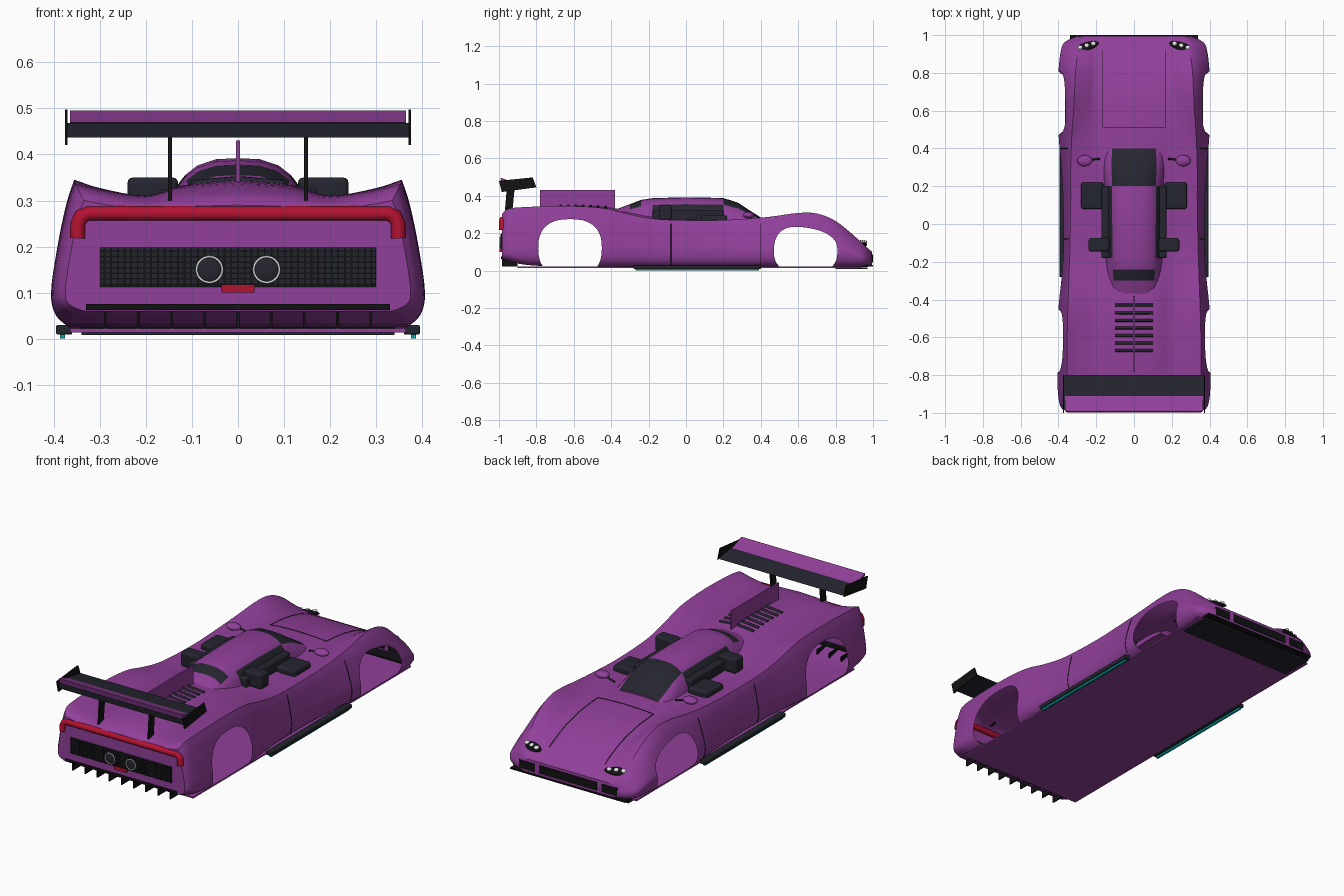
import bpy, bmesh, math
from mathutils import Vector
from mathutils.bvhtree import BVHTree

if "Cube" in bpy.data.objects:
    bpy.data.objects.remove(bpy.data.objects["Cube"])


def material(name, *rgb):
    m = bpy.data.materials.new(name)
    m.use_nodes = True
    m.diffuse_color = (*rgb, 1)
    m.node_tree.nodes["Principled BSDF"].inputs["Base Color"].default_value = (*rgb, 1)
    return m


PURPLE = material("purple paint", .28, .05, .32)
DARK = material("dark trim", .018, .019, .028)
BLACK = material("black", .006, .006, .007)
RED = material("red lamp", .45, .006, .03)
TEAL = material("teal strip", 0, .4, .4)
WHITE = material("white lamp", .8, .8, .8)


def finish(name, bm, *mats):
    bmesh.ops.recalc_face_normals(bm, faces=bm.faces)
    me = bpy.data.meshes.new(name)
    bm.to_mesh(me)
    bm.free()
    for m in mats:
        me.materials.append(m)
    ob = bpy.data.objects.new(name, me)
    bpy.context.collection.objects.link(ob)
    return ob


def smooth(ob, angle=35):
    bpy.ops.object.select_all(action='DESELECT')
    ob.select_set(True)
    bpy.context.view_layer.objects.active = ob
    bpy.ops.object.shade_smooth_by_angle(angle=math.radians(angle))


def box(name, x, y, z, mat, bevel=0):
    """Box from (low, high) pairs on each axis."""
    bm = bmesh.new()
    bmesh.ops.create_cube(bm, size=1)
    for v in bm.verts:
        v.co = [lo + (c + .5) * (hi - lo) for c, (lo, hi) in zip(v.co, (x, y, z))]
    ob = finish(name, bm, mat)
    if bevel:
        mod = ob.modifiers.new("Bevel", 'BEVEL')
        mod.width, mod.segments = bevel, 3
    return ob


def loft(name, rings, *mats):
    bm = bmesh.new()
    rows = [[bm.verts.new(p) for p in r] for r in rings]
    n = len(rows[0])
    for a, b in zip(rows, rows[1:]):
        for i in range(n):
            bm.faces.new((a[i], a[(i + 1) % n], b[(i + 1) % n], b[i]))
    bm.faces.new(rows[0])
    bm.faces.new(rows[-1])
    return finish(name, bm, *mats)


def prism(name, outline, x0, x1, mat):
    """Side outline (y, z) stretched from x0 to x1."""
    return loft(name, [[(x, y, z) for y, z in outline] for x in (x0, x1)], mat)


def tube(name, pts, radius, mat):
    cu = bpy.data.curves.new(name, 'CURVE')
    cu.dimensions = '3D'
    cu.bevel_depth, cu.bevel_resolution, cu.use_fill_caps = radius, 2, True
    sp = cu.splines.new('POLY')
    sp.points.add(len(pts) - 1)
    for p, co in zip(sp.points, pts):
        p.co = (*co, 1)
    cu.materials.append(mat)
    ob = bpy.data.objects.new(name, cu)
    bpy.context.collection.objects.link(ob)
    return ob


def ball(name, at, size, mat, turn=(0, 0, 0)):
    bm = bmesh.new()
    bmesh.ops.create_uvsphere(bm, u_segments=20, v_segments=12, radius=1)
    ob = finish(name, bm, mat)
    ob.location, ob.scale, ob.rotation_euler = at, size, turn
    smooth(ob, 60)
    return ob


def spline(pts, steps):
    """Catmull-Rom through tuples of any length."""
    out = []
    for i in range(len(pts) - 1):
        a, b, c, d = (pts[max(0, min(len(pts) - 1, i + k))] for k in (-1, 0, 1, 2))
        for s in range(steps):
            t = s / steps
            out.append([q + .5 * t * (r - p + t * (2*p - 5*q + 4*r - w + t * (3*(q - r) + w - p)))
                        for p, q, r, w in zip(a, b, c, d)])
    return out + [list(pts[-1])]


def mix(a, b, t):
    return a + (b - a) * t


# Body shell: y, half width, centre z, valley z, crest x, crest z, bottom z
STATIONS = [
    (-.985, .375, .29, .28, .335, .30, .06), (-.95, .395, .315, .3, .35, .33, .05),
    (-.85, .405, .335, .31, .355, .34, .03), (-.65, .405, .345, .31, .355, .345, .02),
    (-.45, .4, .34, .305, .35, .335, .02), (-.3, .385, .32, .29, .345, .3, .02),
    (-.15, .375, .3, .27, .34, .275, .02), (.1, .375, .28, .265, .335, .268, .02),
    (.3, .385, .28, .265, .335, .275, .02), (.45, .398, .275, .262, .33, .288, .02),
    (.6, .403, .262, .255, .32, .308, .02), (.7, .403, .245, .24, .315, .305, .02),
    (.8, .4, .215, .212, .31, .265, .02), (.9, .39, .165, .165, .3, .185, .02),
    (.96, .37, .125, .125, .3, .13, .025), (.995, .3, .1, .1, .25, .1, .03)]


def section(y, hw, zc, zv, xf, zf, zl):
    zm = min(.1, mix(zl, zf, .4))
    upper = spline([(0, zc), (.12, mix(zc, zv, .35)), (.2, zv), (xf - .06, mix(zv, zf, .45)), (xf, zf)], 4)
    side = spline([(xf, zf), (mix(xf, hw, .35), mix(zf, zm, .22)), (mix(xf, hw, .75), mix(zf, zm, .62)),
                   (hw, zm), (hw - .01, mix(zl, zm, .35)), (hw - .04, zl)], 4)
    half = upper + side[1:]
    return [(x, y, z) for x, z in half] + [(-x, y, z) for x, z in half[:0:-1]]


body = loft("body_shell", [section(*s) for s in spline(STATIONS, 4)], PURPLE, DARK)


# Wheel openings cut through the sides, leaving a hollow shell
def arch(yc, zc, ry, rz, skew):
    pts = []
    for i in range(40):
        c, s = math.cos(i * math.tau / 40), math.sin(i * math.tau / 40)
        y = math.copysign(abs(c) ** .8, c) * ry
        pts.append((yc + y, zc + math.copysign(abs(s) ** .8, s) * rz + skew * y * max(s, 0)))
    return pts


for nm, spec in (("front", (.64, .105, .17, .125, -.14)), ("rear", (-.62, .12, .17, .155, 0))):
    cutter = prism(nm + "_arch_cutter", arch(*spec), -.6, .6, DARK)
    cutter.hide_render = True
    cutter.hide_set(True)
    mod = body.modifiers.new("Arch", 'BOOLEAN')
    mod.operation, mod.object, mod.solver, mod.material_mode = 'DIFFERENCE', cutter, 'EXACT', 'TRANSFER'
bpy.context.view_layer.update()
deps = bpy.context.evaluated_depsgraph_get()
cut_mesh = bpy.data.meshes.new_from_object(body.evaluated_get(deps))
body.modifiers.clear()
bm = bmesh.new()
bm.from_mesh(cut_mesh)
walls = [f for f in bm.faces if cut_mesh.materials[f.material_index] == DARK]
bmesh.ops.delete(bm, geom=walls, context='FACES')
bm.to_mesh(cut_mesh)
surface = BVHTree.FromBMesh(bm)
bm.free()
body.data = cut_mesh
smooth(body)


def drop(x, y):
    hit = surface.ray_cast(Vector((x, y, 1)), Vector((0, 0, -1)))[0]
    return hit or Vector((x, y, .1))


box("floor", (-.365, .365), (-.9, .94), (.014, .022), PURPLE)
box("front_undertray", (-.34, .34), (.8, .97), (.008, .016), DARK)

# Canopy: y, half width, top z
CANOPY = [(-.42, .14, .31), (-.3, .15, .355), (-.24, .155, .378), (-.18, .158, .387), (0, .16, .392),
          (.2, .16, .388), (.28, .165, .362), (.34, .165, .322), (.4, .16, .284)]
FRACTIONS = (1, .99, .96, .9, .82, .72, .55, .3)
rings = []
for y, w, top in CANOPY:
    half = [(f * w, y, .24 + (top - .24) * (1 - f ** 3) ** .6) for f in FRACTIONS]
    rings.append(half + [(0, y, top)] + [(-x, y, z) for x, y, z in half[::-1]])
canopy = loft("canopy", rings, PURPLE, DARK)
for f in canopy.data.polygons:
    x, y, z = f.center
    across = abs(x) / .16
    screen = .2 < y < .4 and across < .73
    back = -.3 < y < -.24 and across < .7
    side = -.18 < y < .2 and across > .72
    f.material_index = int((screen or back or side) and z > .25)
smooth(canopy)

# Deck louvres, bonnet seams and centre fin
for i in range(7):
    y = -.43 - i * .04
    tube("deck_louvre", [drop(x * .02, y) for x in range(-5, 6)], .008, DARK)
prism("centre_fin", [(-.78, .32), (-.38, .32), (-.38, .43), (-.78, .43)], -.004, .004, PURPLE)
tube("bonnet_seam_rear", [drop(x * .033, .51) for x in range(-5, 6)], .002, BLACK)

for s in (-1, 1):
    tube("bonnet_seam", [drop(s * .165, .51 + i * .041) for i in range(11)], .002, BLACK)
    for y in (-.08, .4):
        hits = [surface.ray_cast(Vector((s, y, .03 + i * .02)), Vector((-s, 0, 0)))[0] for i in range(12)]
        tube("door_seam", [h for h in hits if h], .002, BLACK)
    # Cockpit intakes, seats and mirrors
    box("front_intake", sorted((s * .16, s * .28)), (.08, .22), (.25, .296), DARK, .012)
    box("rear_intake", sorted((s * .13, s * .24)), (-.145, -.075), (.27, .35), DARK, .012)
    box("seat_side", sorted((s * .12, s * .172)), (-.18, .2), (.25, .325), DARK, .008)
    ball("mirror", (s * .26, .335, .296), (.04, .03, .018), PURPLE)
    tube("mirror_stalk", [(s * .18, .345, .28), (s * .24, .34, .294)], .005, DARK)
    # Headlamps
    tilt = (-.5, 0, -s * .3)
    lamp = drop(s * .25, .94)
    ball("headlamp_bezel", lamp, (.065, .024, .013), BLACK, tilt)
    for k in (-1, 0, 1):
        ball("headlamp_bulb", lamp + Vector((s * k * .035, -k * .011 + .004, .008)), (.013, .013, .01), WHITE)
    # Sills
    box("sill", sorted((s * .36, s * .395)), (-.28, .4), (.009, .03), DARK, .004)
    box("sill_strip", sorted((s * .375, s * .386)), (-.27, .39), (0, .01), TEAL)
    # Wing supports and end plates
    prism("wing_strut", [(-.97, .3), (-.93, .3), (-.915, .45), (-.955, .48)], s * .143, s * .152, BLACK)
    prism("wing_end_plate", [(-1, .48), (-.82, .498), (-.8, .445), (-.985, .42)], s * .37, s * .376, BLACK)
    # Exhausts
    ring = [(s * .062 + .028 * math.cos(a * .2618), -.994, .15 + .028 * math.sin(a * .2618)) for a in range(25)]
    tube("exhaust_rim", ring, .0025, WHITE)
    ball("exhaust_bore", (s * .062, -.99, .15), (.027, .006, .027), DARK)
    box("nose_side_grille", sorted((s * .2, s * .29)), (.98, .998), (.042, .085), BLACK)

# Rear wing
prism("wing_plane", [(-.8, .45), (-.98, .437), (-.985, .468), (-.9, .465)], -.37, .37, DARK)
prism("wing_flap", [(-.91, .466), (-.985, .469), (-.992, .495), (-.985, .495)], -.365, .365, PURPLE)

# Tail: lamp bar, grille and diffuser
bar = [(.348, .218), (.347, .25), (.34, .265), (.325, .272)]
bar = bar + [(-x, z) for x, z in bar[::-1]]
tube("tail_lamp", [(x, -.982, z) for x, z in bar], .017, RED)
box("tail_grille", (-.3, .3), (-.989, -.98), (.112, .198), DARK, .003)
for i in range(41):
    x = (i - 20) * .0145
    box("grille_bar", (x - .002, x + .002), (-.992, -.985), (.114, .196), BLACK)
for i in range(7):
    z = .118 + i * .012
    box("grille_rail", (-.298, .298), (-.992, -.985), (z - .002, z + .002), BLACK)
box("rain_lamp", (-.036, .036), (-.997, -.98), (.1, .118), RED)
box("diffuser_bar", (-.33, .33), (-.99, -.96), (.062, .075), BLACK)
for i in range(-4, 5):
    box("diffuser_fin", (i * .072 - .003, i * .072 + .003), (-.985, -.9), (.022, .064), BLACK)

# Nose grille and splitter
box("nose_grille", (-.17, .17), (.985, .999), (.042, .085), BLACK)
prism("splitter", [(.93, .018), (1, .022), (1, .03), (.93, .03)], -.34, .34, BLACK)
